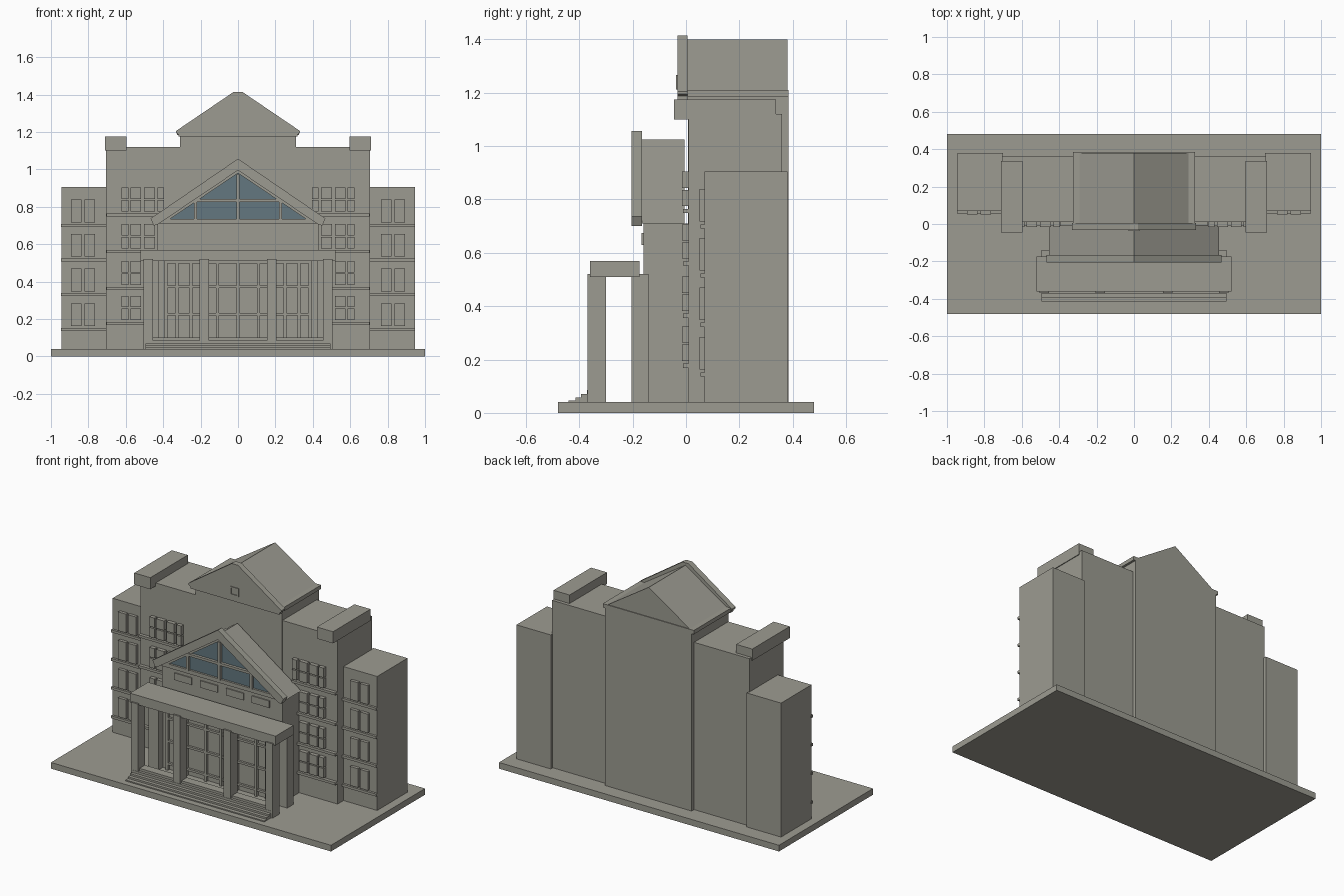
import bpy, bmesh


def material(name, color):
    m = bpy.data.materials.new(name)
    m.diffuse_color = (*color, 1)
    return m


STONE = material("grey_stone", (0.335, 0.33, 0.285))
GLASS = material("blue_glass", (0.125, 0.185, 0.215))


def finish(name, bm, mat):
    bmesh.ops.recalc_face_normals(bm, faces=bm.faces)
    me = bpy.data.meshes.new(name)
    bm.to_mesh(me)
    bm.free()
    me.materials.append(mat)
    ob = bpy.data.objects.new(name, me)
    bpy.context.collection.objects.link(ob)
    return ob


def add_prism(bm, pts, y0, y1):
    """Extrude an (x, z) outline from y0 to y1."""
    front = [bm.verts.new((x, y0, z)) for x, z in pts]
    back = [bm.verts.new((x, y1, z)) for x, z in pts]
    bm.faces.new(front)
    bm.faces.new(back[::-1])
    n = len(pts)
    for i in range(n):
        j = (i + 1) % n
        bm.faces.new((front[i], back[i], back[j], front[j]))


def add_box(bm, x0, x1, y0, y1, z0, z1):
    add_prism(bm, [(x0, z0), (x1, z0), (x1, z1), (x0, z1)], y0, y1)


def boxes(name, items, mirror=False, mat=STONE):
    """One object of boxes, optionally repeated on the -x side."""
    bm = bmesh.new()
    for x0, x1, *rest in items:
        add_box(bm, x0, x1, *rest)
        if mirror:
            add_box(bm, -x1, -x0, *rest)
    return finish(name, bm, mat)


def prism(name, pts, y0, y1, mirror=False, mat=STONE):
    bm = bmesh.new()
    add_prism(bm, pts, y0, y1)
    if mirror:
        add_prism(bm, [(-x, z) for x, z in pts], y0, y1)
    return finish(name, bm, mat)


def symmetric(half):
    """Close a right-hand outline, listed from the top down, with its mirror."""
    return half + [(-x, z) for x, z in reversed(half) if x > 0]


# Ground slab and main masses
boxes("base_slab", [(-1, 1, -0.48, 0.48, 0, 0.04)])
boxes("outer_wings", [(0.70, 0.945, 0.07, 0.38, 0.04, 0.905)], True)
boxes("middle_blocks", [(0.30, 0.705, 0.01, 0.36, 0.04, 1.12)], True)
boxes("central_block", [(-0.31, 0.31, 0.008, 0.385, 0.04, 1.175)])
boxes("corner_caps", [(0.595, 0.71, -0.045, 0.338, 1.10, 1.175)], True)

# Upper roof, cornice and pediment
boxes("upper_cornice", [(-0.31, 0.31, 0.005, 0.385, 1.17, 1.185),
                        (-0.325, 0.325, 0.005, 0.385, 1.185, 1.21)])
prism("upper_roof", [(0, 1.40), (0.30, 1.205), (-0.30, 1.205)], 0.0, 0.38)
prism("upper_pediment", symmetric([(0.022, 1.415), (0.332, 1.205), (0.332, 1.195),
                                   (0.318, 1.187), (0.318, 1.175)]), -0.032, 0.006)
boxes("pediment_window_frame", [(-0.03, -0.023, -0.037, -0.03, 1.213, 1.267),
                                (0.023, 0.03, -0.037, -0.03, 1.213, 1.267),
                                (-0.03, 0.03, -0.037, -0.03, 1.213, 1.220),
                                (-0.03, 0.03, -0.037, -0.03, 1.260, 1.267)])

# Entrance hall with its gabled roof
boxes("entrance_hall", [(-0.43, 0.43, -0.16, 0.01, 0.04, 0.71)])
prism("entrance_roof", symmetric([(0, 1.025), (0.455, 0.71)]), -0.172, -0.005)
prism("gable_rakes", [(0, 1.057), (0.468, 0.737), (0.45, 0.70), (0.43, 0.705),
                      (0, 0.995)], -0.205, -0.165, True)
prism("gable_inner_trim", [(0, 1.0), (0.425, 0.71), (0.385, 0.72), (0, 0.98)],
      -0.19, -0.165, True)
boxes("gable_sill", [(-0.42, 0.42, -0.19, -0.16, 0.71, 0.735)])
prism("gable_glass", symmetric([(0, 0.985), (0.372, 0.733)]), -0.177, -0.171, mat=GLASS)
boxes("gable_mullions", [(-0.009, 0.009, -0.195, -0.17, 0.73, 0.975),
                         (-0.235, -0.218, -0.195, -0.17, 0.73, 0.835),
                         (0.218, 0.235, -0.195, -0.17, 0.73, 0.835),
                         (-0.24, 0.24, -0.195, -0.17, 0.826, 0.842)])

# Shallow panels above the porch
boxes("frieze_panels", [(x, x + 0.125, -0.167, -0.158, 0.63, 0.675)
                        for x in (0.03, 0.215)], True)

# Porch roof, columns and steps
boxes("porch_roof", [(-0.52, 0.52, -0.36, -0.175, 0.51, 0.57)])
boxes("front_columns", [(x, x + 0.05, -0.37, -0.30, 0.04, 0.52)
                        for x in (0.155, 0.455)], True)
boxes("rear_columns", [(0.425, 0.495, -0.205, -0.14, 0.04, 0.52)], True)
boxes("entrance_steps", [(-0.495, 0.495, y, -0.30, 0.04, z) for y, z in
                         ((-0.44, 0.047), (-0.415, 0.058), (-0.393, 0.07),
                          (-0.372, 0.085), (-0.355, 0.10))])

# Entrance glazing bars
bars = [(x - 0.008, x + 0.008, -0.178, -0.155, 0.04, 0.51)
        for x in (-0.385, -0.325, -0.25, -0.11, 0, 0.11, 0.25, 0.325, 0.385)]
bars += [(-0.385, 0.385, -0.174, -0.155, z - 0.007, z + 0.007)
         for z in (0.08, 0.225, 0.372, 0.503)]
boxes("entrance_glazing_bars", bars)

# Middle block windows: four storeys of small raised panes with sills
panes, sills = [], []
for z in (0.775, 0.578, 0.382, 0.195):
    for x0, x1 in ((0.395, 0.430), (0.445, 0.502), (0.518, 0.575), (0.585, 0.622)):
        for dz in (0, 0.068):
            panes.append((x0, x1, -0.015, 0.012, z + dz, z + dz + 0.061))
    sills.append((0.39, 0.703, -0.012, 0.012, z - 0.026, z - 0.010))
boxes("middle_window_panes", panes, True)
boxes("middle_sills", sills, True)

# Wing windows: paired tall panes with string courses
panes, sills = [], []
for z in (0.717, 0.533, 0.348, 0.162):
    panes += [(0.765, 0.822, 0.05, 0.072, z, z + 0.122),
              (0.836, 0.892, 0.05, 0.072, z, z + 0.122)]
    sills.append((0.70, 0.947, 0.055, 0.072, z - 0.026, z - 0.010))
boxes("wing_window_panes", panes, True)
boxes("wing_string_courses", sills, True)
